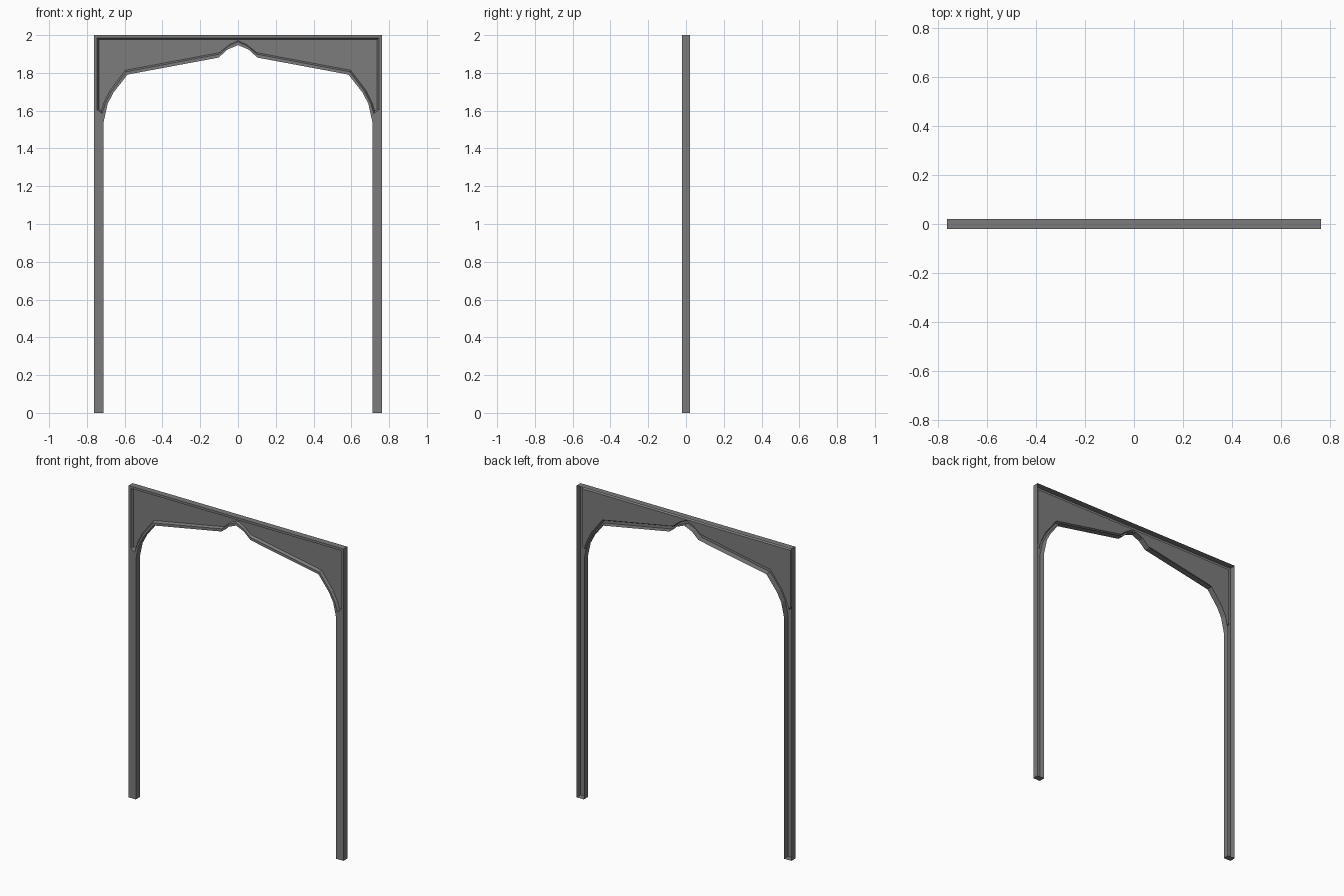
import bpy
import bmesh

cube = bpy.data.objects.get("Cube")
if cube:
    bpy.data.objects.remove(cube)

FRONT, BACK, PANEL = -0.02, 0.02, -0.004
HALF, INNER, TOP = 0.762, 0.711, 2.0

grey = bpy.data.materials.new("mid grey")
grey.use_nodes = True
colour = (0.2, 0.2, 0.2, 1)
grey.diffuse_color = colour
grey.node_tree.nodes["Principled BSDF"].inputs["Base Color"].default_value = colour

# Half outlines running from the arch peak, down the arch, round the top corner
outer = [(0, 1.947), (0.055, 1.924), (0.103, 1.881), (0.585, 1.791), (0.659, 1.696),
         (0.69, 1.637), (INNER, 1.542), (HALF, 1.605), (HALF, TOP), (0, TOP)]
recess = [(0, 1.964), (0.05, 1.942), (0.1, 1.899), (0.592, 1.806), (0.67, 1.703),
          (0.702, 1.64), (0.719, 1.585), (0.746, 1.605), (0.746, 1.985), (0, 1.985)]
panel = [(0, 1.971), (0.047, 1.949), (0.099, 1.907), (0.596, 1.814), (0.678, 1.707),
         (0.71, 1.642), (0.724, 1.598), (0.737, 1.608), (0.737, 1.976), (0, 1.976)]


def loop(bm, points, y):
    return [bm.verts.new((x, y, z)) for x, z in points]


def bridge(bm, a, b):
    for i in range(len(a) - 1):
        bm.faces.new((a[i], a[i + 1], b[i + 1], b[i]))


def make_object(name, bm):
    bmesh.ops.remove_doubles(bm, verts=bm.verts, dist=0.0001)
    bmesh.ops.recalc_face_normals(bm, faces=bm.faces)
    # The shell is open at the back, so turn it to face forward
    if sum(f.normal.y * f.calc_area() for f in bm.faces) > 0:
        bmesh.ops.reverse_faces(bm, faces=bm.faces)
    mesh = bpy.data.meshes.new(name)
    bm.to_mesh(mesh)
    bm.free()
    mesh.materials.append(grey)
    obj = bpy.data.objects.new(name, mesh)
    bpy.context.collection.objects.link(obj)
    mirror = obj.modifiers.new("Mirror", "MIRROR")
    mirror.use_clip = True
    return obj


# Arch frame: front rim, sloped recess edge, and the arch and top walls
bm = bmesh.new()
rim = loop(bm, outer, FRONT)
lip = loop(bm, recess, FRONT)
bed = loop(bm, panel, PANEL)
bridge(bm, rim, lip)
bridge(bm, lip, bed)
rear = loop(bm, outer, BACK)
bridge(bm, rim[:7], rear[:7])
bridge(bm, rim[7:], rear[7:])
bm.faces.new(bed)
make_object("arch_frame", bm)

# Posts: hollow channels open at the back, closed at the foot
bm = bmesh.new()
profile = [outer[6], (INNER, 0), (HALF, 0), outer[7]]
front = loop(bm, profile, FRONT)
bridge(bm, front, loop(bm, profile, BACK))
bm.faces.new(front)
make_object("posts", bm)
